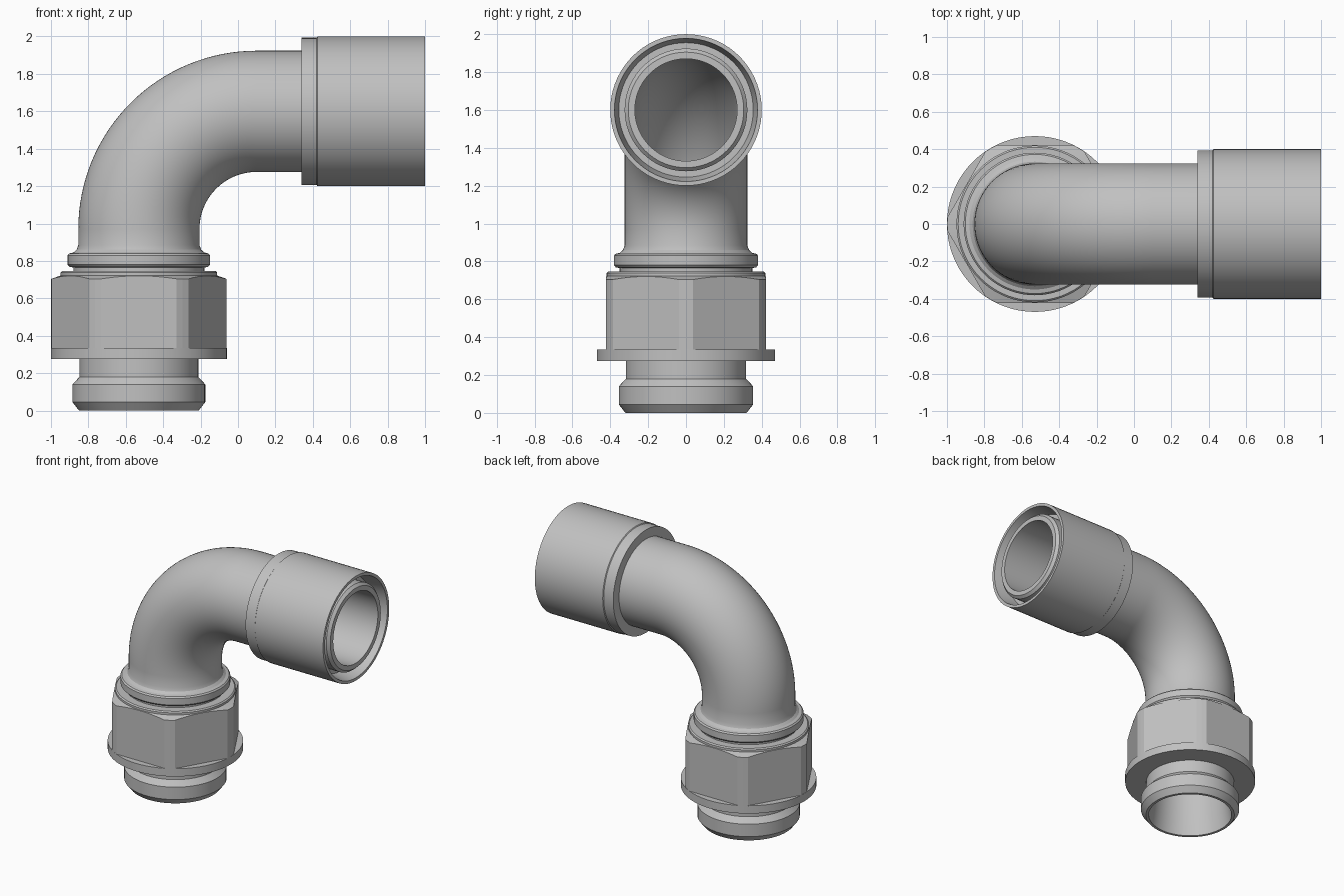
import bpy
import bmesh
from math import sin, cos, pi, radians
from mathutils import Vector

if "Cube" in bpy.data.objects:
    bpy.data.objects.remove(bpy.data.objects["Cube"], do_unlink=True)

SEGMENTS = 72
AXIS_X = -0.53                 # upright centre line
RISE = 0.97                    # height where the bend begins
BEND = 0.63                    # bend radius of the centre line
ARC = BEND * pi / 2
OUT = RISE + ARC - (AXIS_X + BEND)   # adds to x to give distance along the pipe

metal = bpy.data.materials.new("grey metal")
metal.use_nodes = True
grey = (0.53, 0.53, 0.53, 1)
metal.diffuse_color = grey
shader = next(n for n in metal.node_tree.nodes if n.type == "BSDF_PRINCIPLED")
shader.inputs["Base Color"].default_value = grey


def axis_point(s):
    """Centre and in-plane radial direction at distance s along the pipe."""
    turn = min(max((s - RISE) / BEND, 0), pi / 2)
    radial = Vector((-cos(turn), 0, sin(turn)))
    along = Vector((sin(turn), 0, cos(turn)))
    pivot = Vector((AXIS_X + BEND, 0, RISE))
    extra = s - RISE - turn * BEND
    return pivot + radial * BEND + along * extra, radial


def make_object(name, bm):
    bmesh.ops.recalc_face_normals(bm, faces=bm.faces)
    mesh = bpy.data.meshes.new(name)
    bm.to_mesh(mesh)
    bm.free()
    mesh.materials.append(metal)
    obj = bpy.data.objects.new(name, mesh)
    bpy.context.collection.objects.link(obj)
    return obj


def smooth(obj):
    bpy.ops.object.select_all(action="DESELECT")
    obj.select_set(True)
    bpy.context.view_layer.objects.active = obj
    bpy.ops.object.shade_smooth_by_angle(angle=radians(25))


def pipe_part(name, profile):
    """Closed (distance, radius) profile turned around the bent centre line."""
    bm = bmesh.new()
    rings = []
    for s, r in profile:
        centre, radial = axis_point(s)
        rings.append([bm.verts.new(centre + r * (cos(a) * radial + sin(a) * Vector((0, 1, 0))))
                      for a in (2 * pi * i / SEGMENTS for i in range(SEGMENTS))])
    for k, ring in enumerate(rings):
        nxt = rings[(k + 1) % len(rings)]
        for i in range(SEGMENTS):
            j = (i + 1) % SEGMENTS
            bm.faces.new((ring[i], ring[j], nxt[j], nxt[i]))
    obj = make_object(name, bm)
    smooth(obj)
    return obj


# Elbow: threaded foot, collar, bend and inner mouth, with its bore
bend = [RISE + ARC * i / 32 for i in range(33)]
foot = [(0, 0.32), (0.045, 0.355), (0.14, 0.355), (0.18, 0.318), (0.3, 0.318),
        (0.32, 0.35), (0.765, 0.35), (0.768, 0.37), (0.78, 0.381), (0.83, 0.381),
        (0.84, 0.372), (0.845, 0.35), (0.86, 0.333), (0.885, 0.324)]
mouth = [(OUT + 0.975, 0.324), (OUT + 0.995, 0.305), (OUT + 0.995, 0.27)]
bore = [(s, 0.27) for s in reversed(bend)] + [(0.3, 0.27), (0.12, 0.285), (0, 0.3)]
pipe_part("elbow_pipe", foot + [(s, 0.324) for s in bend] + mouth + bore)

# Socket sleeve: stepped rear band and a tapered groove around the mouth
pipe_part("socket_sleeve", [(OUT + x, r) for x, r in (
    (0.34, 0.31), (0.34, 0.394), (0.42, 0.394), (0.425, 0.4), (1, 0.4),
    (1, 0.378), (0.88, 0.355), (0.88, 0.31))])

# Nut flange and top washer ring
pipe_part("nut_flange", [(0.275, 0.3), (0.275, 0.47), (0.335, 0.47), (0.335, 0.3)])
pipe_part("nut_top_ring", [(0.7, 0.32), (0.7, 0.419), (0.738, 0.419),
                           (0.746, 0.41), (0.746, 0.32)])

# Hexagon nut: six-sided prism trimmed by a chamfered round blank
nut = pipe_part("hex_nut", [(0.33, 0.31), (0.33, 0.469), (0.704, 0.469),
                            (0.725, 0.41), (0.725, 0.31)])
bm = bmesh.new()
corner = 0.423 / cos(pi / 6)
base = bm.faces.new([bm.verts.new((AXIS_X + corner * cos(i * pi / 3),
                                   corner * sin(i * pi / 3), 0.2)) for i in range(6)])
top = bmesh.ops.extrude_face_region(bm, geom=[base])["geom"]
bmesh.ops.translate(bm, vec=(0, 0, 0.7),
                    verts=[v for v in top if isinstance(v, bmesh.types.BMVert)])
prism = make_object("hex_cutter", bm)
prism.hide_render = True
trim = nut.modifiers.new("hex_trim", "BOOLEAN")
trim.operation = "INTERSECT"
trim.solver = "EXACT"
trim.object = prism
bpy.context.view_layer.objects.active = nut
bpy.ops.object.modifier_apply(modifier=trim.name)
bpy.data.objects.remove(prism, do_unlink=True)
bpy.ops.object.shade_smooth_by_angle(angle=radians(3))
